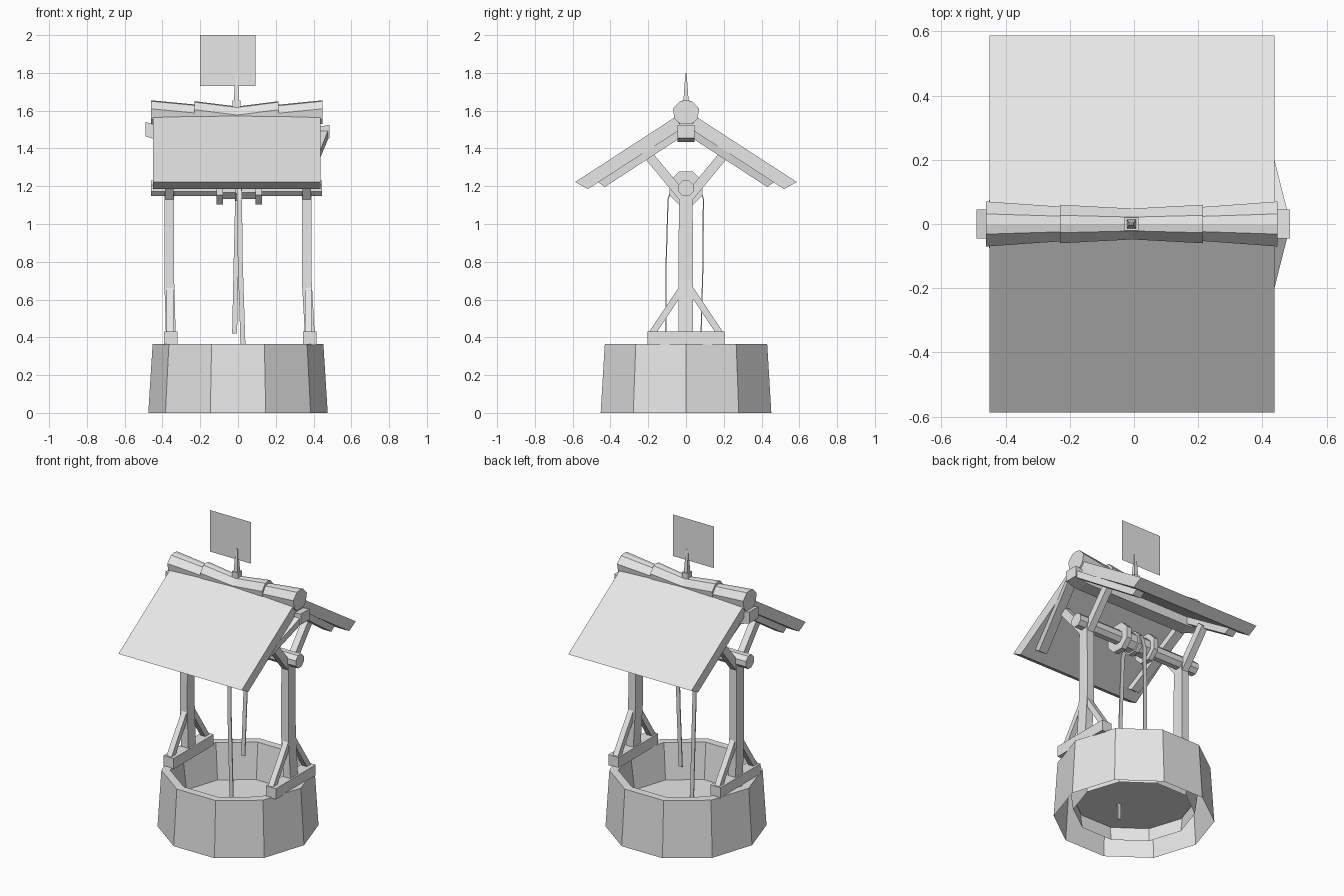
import bpy, bmesh, math
from mathutils import Vector

if "Cube" in bpy.data.objects:
    bpy.data.objects.remove(bpy.data.objects["Cube"])

stone = bpy.data.materials.new("light_grey")
stone.diffuse_color = (0.8, 0.8, 0.8, 1)
stone.use_nodes = True
stone.node_tree.nodes["Principled BSDF"].inputs["Base Color"].default_value = stone.diffuse_color


def finish(name, bm, fix=True):
    if fix:
        bmesh.ops.recalc_face_normals(bm, faces=bm.faces)
    me = bpy.data.meshes.new(name)
    bm.to_mesh(me)
    bm.free()
    me.materials.append(stone)
    ob = bpy.data.objects.new(name, me)
    bpy.context.collection.objects.link(ob)
    return ob


def loft(name, rings, caps=True):
    """Skin a list of equal-length point rings."""
    bm = bmesh.new()
    vs = [[bm.verts.new(p) for p in r] for r in rings]
    n = len(rings[0])
    for a, b in zip(vs, vs[1:]):
        for i in range(n):
            j = (i + 1) % n
            bm.faces.new((a[i], a[j], b[j], b[i]))
    if caps:
        bm.faces.new(vs[0])
        bm.faces.new(vs[-1])
    return finish(name, bm)


def rect(x0, x1, y0, y1, z):
    return [(x0, y0, z), (x1, y0, z), (x1, y1, z), (x0, y1, z)]


def box(name, x0, x1, y0, y1, z0, z1):
    return loft(name, [rect(x0, x1, y0, y1, z0), rect(x0, x1, y0, y1, z1)])


def profile(name, yz, xa, xb):
    """Extrude a side profile along x."""
    return loft(name, [[(x, y, z) for y, z in yz] for x in (xa, xb)])


def strut(name, a, b, wide, xa, xb):
    """Bar in the side plane from a to b (y, z)."""
    a, b = Vector(a), Vector(b)
    d = (b - a).normalized()
    s = Vector((-d.y, d.x)) * wide / 2
    return profile(name, [a + s, a - s, b - s, b + s], xa, xb)


def ngon_x(x, r, zc, n=8):
    return [(x, r * math.cos((i + .5) * math.tau / n),
             zc + r * math.sin((i + .5) * math.tau / n)) for i in range(n)]


def ngon_z(r, z, n=10):
    return [(r * math.cos(i * math.tau / n), r * math.sin(i * math.tau / n), z)
            for i in range(n)]


# Ten-sided well wall, hollow and open underneath, with a floor inside
loft("well_wall", [ngon_z(.475, 0), ngon_z(.452, .365), ngon_z(.40, .365),
                   ngon_z(.36, .05)], caps=False)
bm = bmesh.new()
bm.faces.new([bm.verts.new(p) for p in ngon_z(.365, .137)])
finish("well_floor", bm, fix=False)

# Post frames at both ends
for side, x0, x1 in (("left", -.39, -.338), ("right", .338, .39)):
    lean = .008 if side == "left" else .016
    box(side + "_foot_beam", x0 - .01 + lean, x1 + .01 + lean, -.205, .205, .36, .43)
    loft(side + "_post", [rect(x0 + lean, x1 + lean, -.04, .037, .42),
                          rect(x0, x1, -.04, .037, .70),
                          rect(x0, x1, -.037, .035, 1.2)])
    for s in (-1, 1):
        strut(side + "_foot_brace", (s * .18, .42), (s * .02, .66), .035,
              x0 + .008 + lean / 2, x1 - .008 + lean / 2)
        strut(side + "_roof_brace", (s * .005, 1.13), (s * .20, 1.365), .05, x0 + .004, x1 - .004)

# Axle with winding drum and two flanges
AX = 1.19
loft("axle", [ngon_x(-.46, .045, AX), ngon_x(.445, .045, AX)])
loft("drum", [ngon_x(-.09, .062, AX), ngon_x(.1, .062, AX)])
for xa, xb in ((-.113, -.08), (.092, .126)):
    loft("drum_flange", [ngon_x(xa, .095, AX), ngon_x(xb, .095, AX)])


# Thin flat ropes, looped over the drum
def rope(name, pts, w):
    loft(name, [rect(x - w, x + w, y - .003, y + .003, z) for x, y, z in pts])


rope("front_rope", [(.006, -.07, 1.21), (.008, -.095, 1.13), (.012, -.105, .8), (.026, -.108, .37),
                    (.03, -.1, .03)], .013)
rope("back_rope", [(0, .07, 1.21), (-.002, .092, 1.13), (-.01, .09, .8), (-.018, .08, .42)], .013)
loft("rope_coil", [ngon_x(-.012, .074, AX), ngon_x(.02, .074, AX)])

# Roof slabs and the rafters under them
for s in (-1, 1):
    profile("roof_slab", [(0, 1.603), (s * .587, 1.222), (s * .519, 1.185), (0, 1.522)],
            -.45, .437)
    yz = [(s * .03, 1.503), (s * .465, 1.22), (s * .43, 1.196), (s * .03, 1.456)]
    for side, top, low in (("left", -.40, -.37), ("right", .45, .34)):
        rings = []
        for w in (-.03, .03):
            rings.append([((top if abs(y) < .1 else low) + w, y, z) for y, z in yz])
        loft(side + "_rafter", rings)


# Ridge beam with raised ends
def beam_ring(x, z0, z1):
    return [(x, -.045, z0), (x, .045, z0), (x, .045, z1), (x, -.045, z1)]


loft("ridge_beam", [beam_ring(-.49, 1.465, 1.54), beam_ring(-.40, 1.435, 1.515),
                    beam_ring(.40, 1.435, 1.51), beam_ring(.485, 1.455, 1.525)])


# Ridge caps: flared outer pieces and a sleeve over the middle
def cap_ring(x, w, top):
    return [(x, y * w, top + z) for y, z in
            ((0, 0), (.45, -.005), (1, -.045), (.85, -.10), (.45, -.125),
             (-.45, -.125), (-.85, -.10), (-1, -.045), (-.45, -.005))]


loft("left_ridge_cap", [cap_ring(-.46, .07, 1.655), cap_ring(-.2, .052, 1.63)])
loft("right_ridge_cap", [cap_ring(.2, .052, 1.63), cap_ring(.447, .07, 1.655)])
loft("middle_ridge_cap", [cap_ring(-.23, .06, 1.65), cap_ring(-.005, .048, 1.622),
                          cap_ring(.215, .06, 1.65)])

# Sign pole and thin sign plate
box("pole_socket", -.03, .014, -.021, .021, 1.59, 1.655)
loft("sign_pole", [rect(-.022, .006, -.014, .014, 1.65), rect(-.015, -.001, -.003, .003, 1.8)])
bm = bmesh.new()
bm.faces.new([bm.verts.new(p) for p in
              ((-.2, 0, 1.73), (.092, 0, 1.73), (.092, 0, 2), (-.2, 0, 2))])
finish("sign_plate", bm, fix=False)
